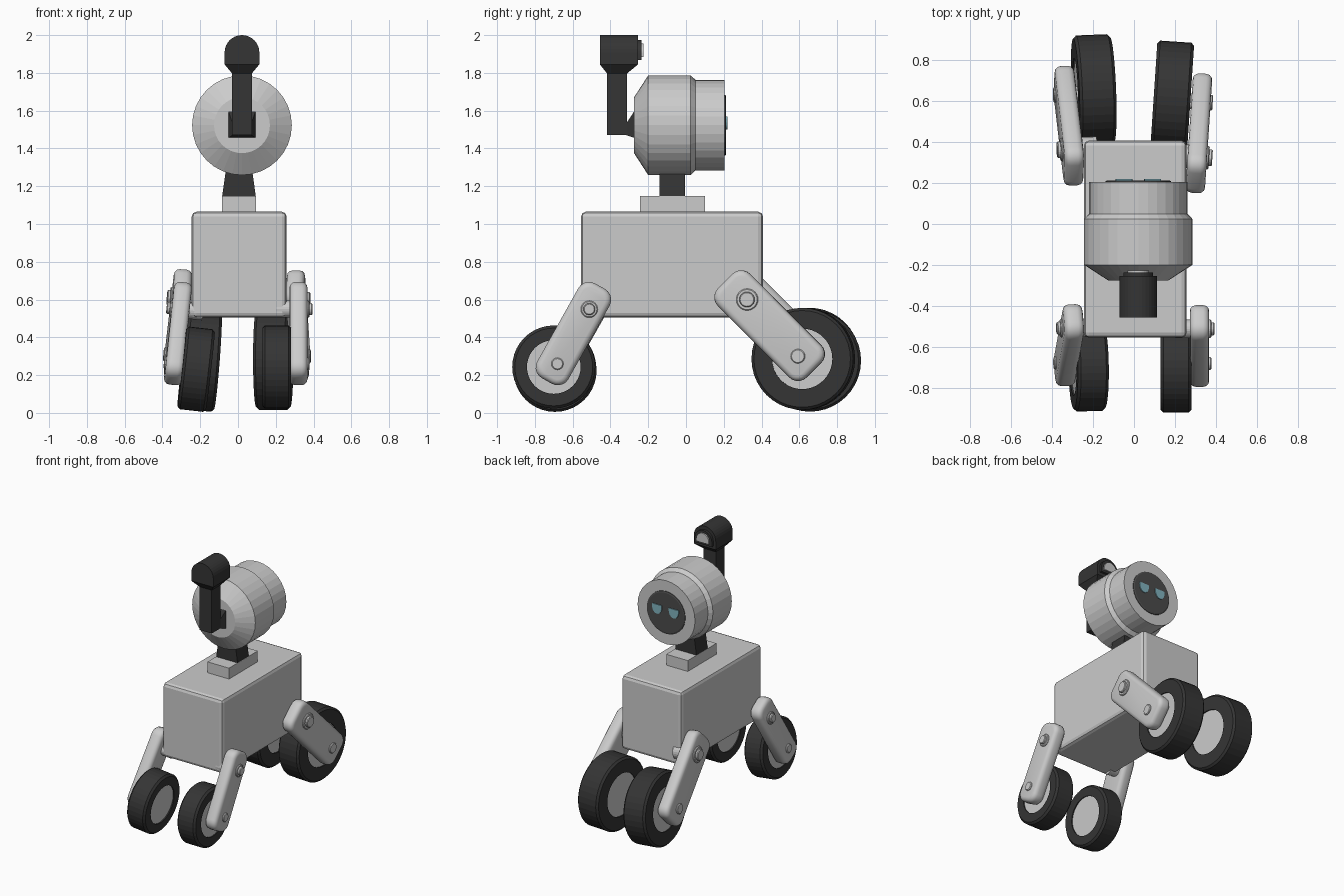
import bpy, bmesh
from math import radians, pi, sin, cos
from mathutils import Matrix, Vector
from itertools import product

if "Cube" in bpy.data.objects:
    bpy.data.objects.remove(bpy.data.objects["Cube"])


def material(name, rgb):
    m = bpy.data.materials.new(name)
    m.diffuse_color = (*rgb, 1)
    m.use_nodes = True
    m.node_tree.nodes["Principled BSDF"].inputs["Base Color"].default_value = m.diffuse_color
    return m


DARK = material("dark_rubber", (0.035, 0.035, 0.035))
SCREEN = material("screen_grey", (0.07, 0.07, 0.07))
GLOW = material("eye_blue", (0.22, 0.45, 0.52))


def finish(name, bm, mat=None, matrix=Matrix(), smooth=None):
    bmesh.ops.recalc_face_normals(bm, faces=bm.faces)
    me = bpy.data.meshes.new(name)
    bm.to_mesh(me)
    bm.free()
    ob = bpy.data.objects.new(name, me)
    bpy.context.collection.objects.link(ob)
    ob.matrix_world = matrix
    if mat:
        me.materials.append(mat)
    if smooth:
        bpy.ops.object.select_all(action='DESELECT')
        ob.select_set(True)
        bpy.context.view_layer.objects.active = ob
        bpy.ops.object.shade_smooth_by_angle(angle=radians(smooth))
    return ob


def hull(name, points, mat=None):
    """Convex solid around a few points."""
    bm = bmesh.new()
    for p in points:
        bm.verts.new(p)
    bmesh.ops.convex_hull(bm, input=bm.verts)
    bmesh.ops.dissolve_limit(bm, angle_limit=0.01, verts=bm.verts, edges=bm.edges)
    return finish(name, bm, mat)


def corners(xs, ys, zs):
    return list(product(xs, ys, zs))


def prism(name, outline, y0, y1, mat=None):
    return hull(name, [(x, y, z) for x, z in outline for y in (y0, y1)], mat)


def lathe(name, profile, mat=None, matrix=Matrix(), steps=32, closed=False, smooth=None):
    """Revolve (position, radius) points about the local x axis."""
    bm = bmesh.new()
    vs = [bm.verts.new((a, 0, r)) for a, r in profile]
    es = [bm.edges.new(p) for p in zip(vs, vs[1:])]
    if closed:
        es.append(bm.edges.new((vs[-1], vs[0])))
    bmesh.ops.spin(bm, geom=vs + es, cent=(0, 0, 0), axis=(1, 0, 0),
                   angle=2 * pi, steps=steps)
    bmesh.ops.remove_doubles(bm, verts=bm.verts, dist=1e-5)
    return finish(name, bm, mat, matrix, smooth)


def disc(name, a0, a1, r, mat=None, matrix=Matrix(), chamfer=0.005, steps=24):
    return lathe(name, [(a0, 0), (a0, r), (a1 - chamfer, r), (a1, r - chamfer), (a1, 0)],
                 mat, matrix, steps)


def rounded_box(name, size, matrix, edge, corner=0, segs=3, smooth=None):
    """Box whose x-parallel edges take a corner radius, then all rims are softened."""
    bm = bmesh.new()
    bmesh.ops.create_cube(bm, size=1, matrix=Matrix.Diagonal((*size, 1)))
    if corner:
        es = [e for e in bm.edges if abs(e.verts[0].co.x - e.verts[1].co.x) > 1e-4]
        bmesh.ops.bevel(bm, geom=es, offset=corner, segments=5, profile=0.5, affect='EDGES')
        es = [e for e in bm.edges if abs(e.verts[0].co.x - e.verts[1].co.x) < 1e-4]
    else:
        es = bm.edges[:]
    bmesh.ops.bevel(bm, geom=es, offset=edge, segments=segs, profile=0.5, affect='EDGES')
    return finish(name, bm, None, matrix, smooth)


# Body and neck
rounded_box("body", (0.502, 0.963, 0.56), Matrix.Translation((0.006, -0.074, 0.785)), 0.025, segs=2)
hull("neck_plate", corners((-0.085, 0.095), (-0.243, 0.1), (1.05, 1.147)))
hull("neck", corners((-0.085, 0.095), (-0.14, -0.005), (1.14,))
     + corners((-0.062, 0.073), (-0.14, -0.005), (1.3,)), DARK)

# Head, turned along y
HX, HZ = 0.021, 1.523
head_m = Matrix.Translation((HX, 0, HZ)) @ Matrix.Rotation(pi / 2, 4, 'Z')
lathe("head", [(-0.275, 0), (-0.275, 0.148), (-0.2, 0.264), (0.025, 0.264), (0.05, 0.24),
               (0.205, 0.24), (0.205, 0)], None, head_m)
lathe("face_screen", [(0.2, 0), (0.2, 0.16), (0.209, 0.16), (0.213, 0.15), (0.213, 0)],
      SCREEN, head_m)
for side, word in ((-1, "left"), (1, "right")):
    cx = HX + side * 0.07
    half = [(cx + 0.041 * cos(a), 1.555 + 0.055 * sin(a))
            for a in [pi + i * pi / 10 for i in range(11)]]
    half += [(cx - 0.04, 1.57), (cx + 0.04, 1.57)]
    prism(word + "_eye", half, 0.21, 0.219, GLOW)


# Periscope behind the head
def arch(w, z0, zc):
    return [(HX - w, z0), (HX + w, z0)] + [
        (HX + w * cos(i * pi / 16), zc + w * sin(i * pi / 16)) for i in range(17)]


hull("scope_mount", corners((HX - 0.074, HX + 0.074), (-0.27,), (1.455, 1.603))
     + corners((HX - 0.05, HX + 0.05), (-0.315,), (1.47, 1.535)), DARK)
hull("scope_post", corners((HX - 0.052, HX + 0.052), (-0.418, -0.312), (1.47, 1.8)), DARK)
hull("scope_flare", corners((HX - 0.052, HX + 0.052), (-0.418, -0.312), (1.797,))
     + corners((HX - 0.092, HX + 0.092), (-0.456, -0.254), (1.845,)), DARK)
prism("scope_head", arch(0.092, 1.845, 1.908), -0.456, -0.254, DARK)
prism("scope_rim", arch(0.072, 1.868, 1.902), -0.256, -0.236, DARK)
prism("scope_lens", arch(0.052, 1.885, 1.904), -0.24, -0.226)


# One leg with bolts, axles and wheel, in a frame centred on the leg plate
def leg_unit(name, side, centre, yaw, camber, tilt, size, corner, wheel, bolts, bolt_r, tyre):
    frame = (Matrix.Translation(centre) @ Matrix.Rotation(radians(yaw), 4, 'Z')
             @ Matrix.Rotation(radians(camber), 4, 'Y'))
    flip = Matrix.Rotation(pi, 4, 'Z') if side < 0 else Matrix()
    plate = frame @ Matrix.Rotation(radians(tilt), 4, 'X')
    rounded_box(name + "_leg", size, plate, 0.03, corner, smooth=40)
    out = size[0] / 2

    def at(x, y, z):
        return frame @ Matrix.Translation((side * x, y, z)) @ flip

    # Hip bolt, ankle bolt and the stub axles on the inner side
    (uy, uz), (ly, lz) = bolts
    big, small = bolt_r
    disc(name + "_hip_bolt", -0.12, out + 0.01, big, None, at(0, uy, uz))
    disc(name + "_hip_cap", out, out + 0.026, big * 0.7, None, at(0, uy, uz))
    disc(name + "_ankle_bolt", -0.06, out + 0.01, small, None, at(0, ly, lz))
    # Wheel
    r, hub, w = tyre
    h, c = w / 2, 0.014
    m = at(*wheel)
    lathe(name + "_tyre", [(-h, hub), (-h, r - c), (-h + c, r), (h - c, r), (h, r - c), (h, hub)],
          DARK, m, 40, closed=True)
    lathe(name + "_hub", [(-h + 0.008, 0), (-h + 0.008, hub + 0.003),
                          (h - 0.008, hub + 0.003), (h - 0.008, 0)], None, m, 40)


FRONT_TYRE, REAR_TYRE = (0.22, 0.142, 0.152), (0.27, 0.16, 0.18)
for name, side, centre, yaw, camber in (
        ("front_right", 1, (0.32, -0.596, 0.42), 0, 0),
        ("front_left", -1, (-0.318, -0.592, 0.42), 1, 6.5)):
    leg_unit(name, side, centre, yaw, camber, -29.3, (0.095, 0.19, 0.575), 0.065,
             (-0.115, -0.104, -0.177), ((0.084, 0.129), (-0.085, -0.16)),
             (0.045, 0.032), FRONT_TYRE)
for name, side, centre, yaw, camber in (
        ("rear_right", 1, (0.317, 0.443, 0.462), -3.8, 0),
        ("rear_left", -1, (-0.318, 0.48, 0.468), 2.3, 4.4)):
    leg_unit(name, side, centre, yaw, camber, 45, (0.095, 0.24, 0.665), 0.065,
             (-0.142, 0.169, -0.176), ((-0.116, 0.138), (0.153, -0.162)),
             (0.058, 0.038), REAR_TYRE)
